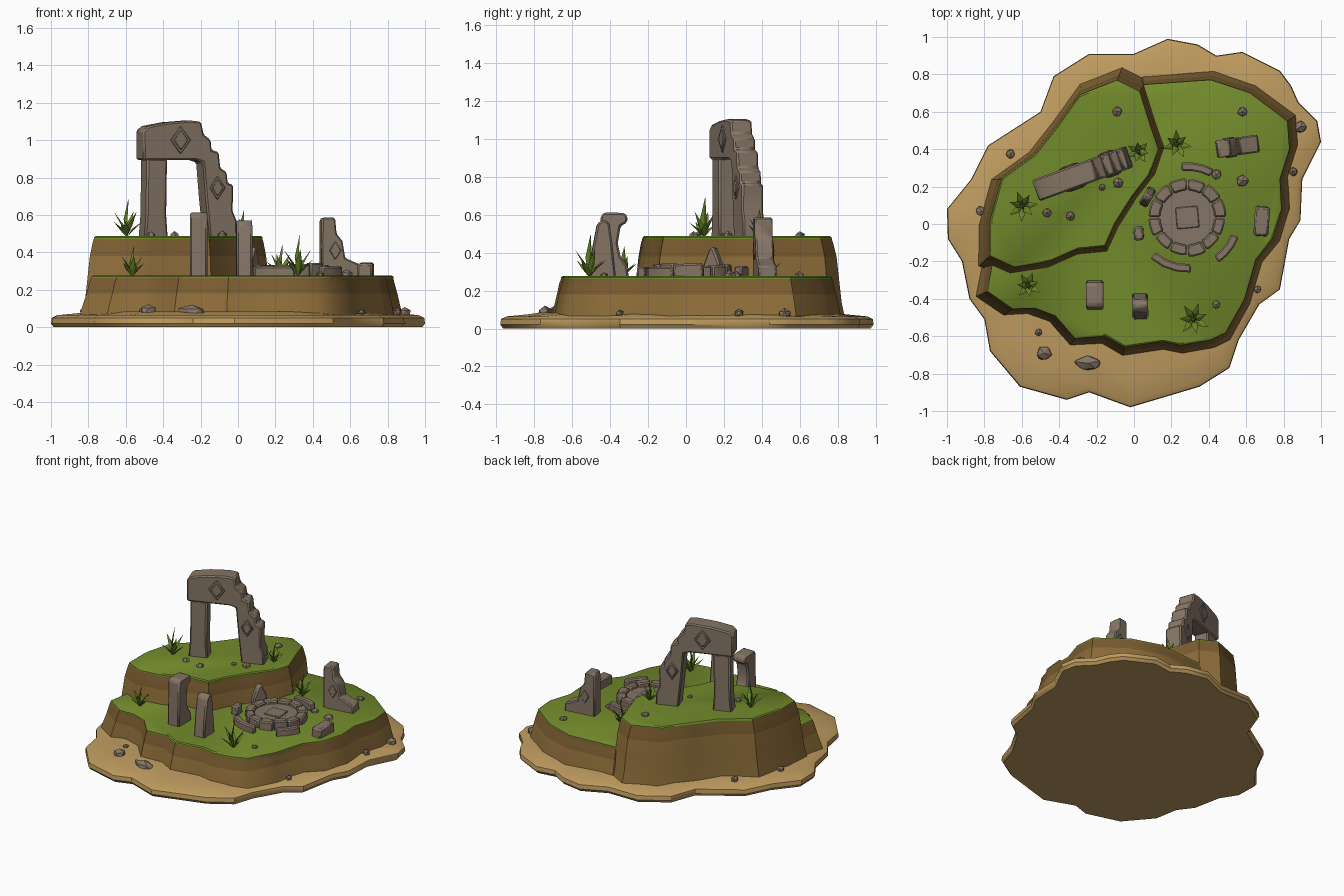
import bpy, bmesh, math, random
from mathutils import Vector, Matrix

if "Cube" in bpy.data.objects:
    bpy.data.objects.remove(bpy.data.objects["Cube"])

random.seed(4)


def material(name, rgb):
    m = bpy.data.materials.new(name)
    m.diffuse_color = (*rgb, 1)
    m.use_nodes = True
    m.node_tree.nodes["Principled BSDF"].inputs["Base Color"].default_value = m.diffuse_color
    return m


SAND = material("sand", (0.52, 0.33, 0.115))
EARTH = material("earth", (0.27, 0.155, 0.042))
DARK = material("dark_earth", (0.20, 0.11, 0.03))
GRASS = material("grass", (0.17, 0.26, 0.025))
LEAF = material("leaf", (0.14, 0.24, 0.022))
STONE = material("stone", (0.235, 0.178, 0.132))


def finish(name, bm, mats, bevel=0.0, angle=35):
    bmesh.ops.recalc_face_normals(bm, faces=bm.faces)
    me = bpy.data.meshes.new(name)
    bm.to_mesh(me)
    bm.free()
    for m in mats:
        me.materials.append(m)
    for p in me.polygons:
        p.use_smooth = True
    me.set_sharp_from_angle(angle=math.radians(angle))
    ob = bpy.data.objects.new(name, me)
    bpy.context.collection.objects.link(ob)
    if bevel:
        b = ob.modifiers.new("worn_edges", "BEVEL")
        b.width, b.segments, b.limit_method = bevel, 1, "ANGLE"
    return ob


def layers(name, outline, centre, levels, mats, wobble=0.0):
    """Stack scaled copies of an outline; levels are (scale, z, material of the band below)."""
    bm = bmesh.new()
    c, prev = Vector(centre), None
    for s, z, mi in levels:
        ring = []
        for p in outline:
            q = c + (Vector(p) - c) * (s + random.uniform(-wobble, wobble))
            ring.append(bm.verts.new((q.x, q.y, z)))
        if prev is None:
            bm.faces.new(ring)
        else:
            n = len(ring)
            for i in range(n):
                j = (i + 1) % n
                bm.faces.new((prev[i], prev[j], ring[j], ring[i])).material_index = mi
        prev = ring
    bm.faces.new(prev).material_index = levels[-1][2]
    return finish(name, bm, mats)


def prism(name, profile, depth, loc, rot=0.0, bevel=0.01):
    """Extrude an upright profile (u, z) by depth, then turn it about z."""
    bm = bmesh.new()
    a = [bm.verts.new((u, -depth / 2, z)) for u, z in profile]
    b = [bm.verts.new((u, depth / 2, z)) for u, z in profile]
    bm.faces.new(a)
    bm.faces.new(b[::-1])
    n = len(a)
    for i in range(n):
        bm.faces.new((a[i], a[(i + 1) % n], b[(i + 1) % n], b[i]))
    ob = finish(name, bm, [STONE], bevel)
    ob.location, ob.rotation_euler.z = loc, math.radians(rot)
    return ob


def diamond(name, loc, w, h, depth, rot):
    return prism(name, [(-w, 0), (0, -h), (w, 0), (0, h)], depth, loc, rot, 0.004)


def arc_block(name, c, r0, r1, a0, a1, z0, z1, steps=3):
    bm = bmesh.new()
    pts = [(r0, a0 + (a1 - a0) * i / steps) for i in range(steps + 1)]
    pts += [(r1, a) for _, a in reversed(pts)]
    face = bm.faces.new([bm.verts.new((c[0] + r * math.cos(math.radians(a)),
                                       c[1] + r * math.sin(math.radians(a)), z0)) for r, a in pts])
    ext = bmesh.ops.extrude_face_region(bm, geom=[face])
    for v in ext["geom"]:
        if isinstance(v, bmesh.types.BMVert):
            v.co.z = z1
    bm.faces.new([bm.verts.new(v.co) for v in face.verts]) if not face.is_valid else None
    return finish(name, bm, [STONE], 0.008)


# Sandy shore
shore = [(.18, .99), (.34, .96), (.44, .90), (.58, .92), (.78, .82), (.84, .74), (.88, .65), (.98, .55),
         (1.0, .44), (.90, .24), (.89, .02), (.83, -.08), (.78, -.35), (.67, -.43), (.56, -.62), (.51, -.77),
         (.35, -.87), (-.02, -.98), (-.24, -.90), (-.36, -.94), (-.61, -.87), (-.77, -.68), (-.80, -.51),
         (-.88, -.40), (-.92, -.20), (-.995, -.08), (-1.0, .08), (-.87, .24), (-.78, .42), (-.50, .60),
         (-.43, .79), (-.24, .91), (0, .91)]
layers("sand_shore", shore, (0, 0),
       [(.985, 0, 0), (1, .02, 0), (.996, .05, 0), (.965, .064, 0), (.85, .075, 0), (.78, .085, 0)], [SAND])

# Lower and upper terraces: earth cliffs with grass caps
lower = [(.05, .745), (.41, .77), (.62, .70), (.82, .55), (.83, .40), (.78, .24), (.79, .08), (.74, -.08),
         (.65, -.19), (.59, -.40), (.49, -.58), (.41, -.62), (.25, -.65), (.155, -.63), (-.05, -.66),
         (-.155, -.60), (-.315, -.61), (-.42, -.49), (-.53, -.45), (-.65, -.455), (-.785, -.36),
         (-.76, -.22), (-.6, -.1), (-.2, .1), (-.05, .6)]
upper = [(-.09, .77), (.03, .71), (.085, .53), (.13, .40), (.085, .265), (-.005, .15), (-.10, 0), (-.155, -.12),
         (-.30, -.135), (-.45, -.20), (-.64, -.23), (-.77, -.17), (-.77, .02), (-.71, .24), (-.53, .37),
         (-.42, .51), (-.29, .69)]
layers("lower_terrace", lower, (.12, .05),
       [(1.07, .04, 0), (1.055, .10, 0), (1.03, .18, 0), (1.01, .24, 1), (1.0, .262, 1),
        (1.0, .27, 2), (.985, .277, 2)], [EARTH, DARK, GRASS], .003)
layers("upper_terrace", upper, (-.3, .25),
       [(1.14, .04, 0), (1.10, .14, 0), (1.07, .27, 0), (1.045, .38, 0), (1.015, .45, 1), (1.0, .472, 1),
        (1.0, .48, 2), (.98, .487, 2)], [EARTH, DARK, GRASS], .003)

# Broken stone arch, turned on the upper terrace
ARCH, TURN = (-.272, .27, 0), 20
prism("arch_lintel_and_broken_pillar",
      [(-.268, .893), (-.27, 1.05), (-.24, 1.075), (-.13, 1.095), (0, 1.105), (.06, 1.098), (.075, 1.03),
       (.115, 1.0), (.12, .947), (.16, .936), (.17, .85), (.205, .83), (.212, .77), (.243, .76), (.24, .62),
       (.262, .57), (.265, .46), (.11, .46), (.085, .7), (.07, .88), (.03, .893)], .12, ARCH, TURN, .009)
prism("arch_left_pillar", [(-.262, .46), (-.25, .6), (-.246, .9), (-.13, .9), (-.135, .6), (-.125, .46)],
      .105, ARCH, TURN)
turn = Matrix.Rotation(math.radians(TURN), 3, "Z")
for label, u, z, w, h in (("lintel", -.06, 1.0, .058, .075), ("pillar", .15, .745, .045, .065)):
    for side in (-1, 1):
        pos = Vector(ARCH) + turn @ Vector((u, side * .06, z))
        diamond(label + "_diamond_plate", pos, w, h, .012, TURN)
        diamond(label + "_diamond_core", pos, w * .72, h * .72, .02, TURN)

# Standing stones on the lower terrace
prism("notched_standing_stone",
      [(-.08, .26), (-.075, .42), (-.07, .595), (-.05, .613), (.055, .61), (.07, .595), (.07, .56), (.035, .54),
       (.02, .45), (.035, .38), (.07, .33), (.08, .26)], .095, (-.21, -.38, 0), 90)
prism("tapered_standing_stone",
      [(-.07, .26), (-.055, .42), (-.03, .55), (.0, .575), (.035, .56), (.05, .45), (.07, .26)],
      .085, (.033, -.44, 0), 92)
prism("broken_standing_stone",
      [(-.115, .26), (-.112, .575), (-.1, .585), (-.04, .585), (-.032, .5), (.0, .46), (.015, .37), (.06, .35),
       (.11, .33), (.115, .26)], .095, (.553, .415, 0), 8)
for side in (-1, 1):
    diamond("broken_stone_diamond", (.513 - side * .007, .409 + side * .0475, .41), .032, .05, .012, 8)

# Round stone hearth with a ring of blocks and a recessed floor
WELL = (.285, .035)
count = 12
for i in range(count):
    a = 360 / count * i
    arc_block("hearth_block", WELL, .145, .205 + random.uniform(-.006, .006), a + 1, a + 29,
              .26, .335 + random.uniform(-.006, .008))
arc_block("hearth_floor", WELL, .001, .155, 0, 359.9, .26, .312, 24)
prism("hearth_floor_slab", [(-.06, .30), (-.06, .32), (.06, .32), (.06, .30)], .115, (*WELL, 0), 5, .004)

# Loose outer kerb stones around the hearth
for a0, a1, z in ((225, 277, .325), (58, 100, .33), (302, 342, .325)):
    arc_block("outer_kerb", WELL, .25, .295, a0 + 3, a1 - 3, .26, z)
prism("kerb_stub", [(-.027, .26), (-.025, .34), (.025, .34), (.027, .26)], .075, (.025, -.05, 0), 5)
prism("pointed_kerb_stone", [(-.055, .26), (-.05, .34), (-.015, .42), (.01, .432), (.045, .35), (.055, .26)],
      .05, (.073, .145, 0), 60)
prism("bench_block", [(-.08, .26), (-.078, .34), (.075, .345), (.08, .26)], .08, (.683, .015, 0), 86)


def pebble(x, y, z, rx, ry, h):
    bm = bmesh.new()
    bmesh.ops.create_icosphere(bm, subdivisions=1, radius=1)
    spin = Matrix.Rotation(random.uniform(0, 3), 3, "Z")
    for v in bm.verts:
        p = spin @ v.co * random.uniform(.88, 1.08)
        v.co = (x + p.x * rx, y + p.y * ry, z + p.z * h)
    finish("pebble", bm, [STONE], angle=25)


# Pebbles: x, y, ground height, radius
for x, y, z, r in ((-.09, .6, .487, .03), (-.465, .06, .487, .028), (-.34, .04, .487, .028),
                   (-.085, .22, .487, .032), (-.17, .195, .487, .02), (.58, .6, .277, .03),
                   (.44, .265, .277, .03), (.58, .23, .277, .035), (.44, -.43, .277, .024),
                   (.89, .52, .075, .035), (.85, .28, .08, .026), (.66, -.35, .08, .022),
                   (-.66, .375, .08, .027), (-.82, .07, .08, .028), (-.51, -.58, .085, .022),
                   (-.48, -.69, .085, .045)):
    pebble(x, y, z, r, r, r * .9)
pebble(-.245, -.745, .08, .08, .045, .042)


def leaf(bm, base, direction, length, width):
    d = direction.normalized()
    side = d.cross(Vector((0, 0, 1)))
    side = side.normalized() if side.length > .01 else Vector((1, 0, 0))
    up = side.cross(d)
    mid = base + d * length * .45 + up * length * .06
    rim = [bm.verts.new(mid + o) for o in (side * width, up * width * .3, -side * width, -up * width * .3)]
    ends = [bm.verts.new(base), bm.verts.new(base + d * length)]
    for e in ends:
        for i in range(4):
            bm.faces.new((e, rim[i], rim[(i + 1) % 4]))


# Spiky plants: x, y, ground height, plant height
for x, y, z, h in ((-.595, .095, .48, .215), (.025, .385, .48, .15), (.23, .425, .27, .18),
                   (-.565, -.33, .27, .165), (.32, -.51, .27, .23)):
    bm = bmesh.new()
    start, base = random.uniform(0, 360), Vector((x, y, z))
    leaf(bm, base, Vector((.05, .03, 1)), h, .02)
    for i in range(7):
        a = math.radians(start + i * 360 / 7)
        rise = (1.0, 1.9)[i % 2]
        d = Vector((math.cos(a), math.sin(a), rise))
        leaf(bm, base, d, h * (.55, .72)[i % 2] if h > .2 else h * (.62, .75)[i % 2], .019)
    finish("spiky_plant", bm, [LEAF], angle=20)
